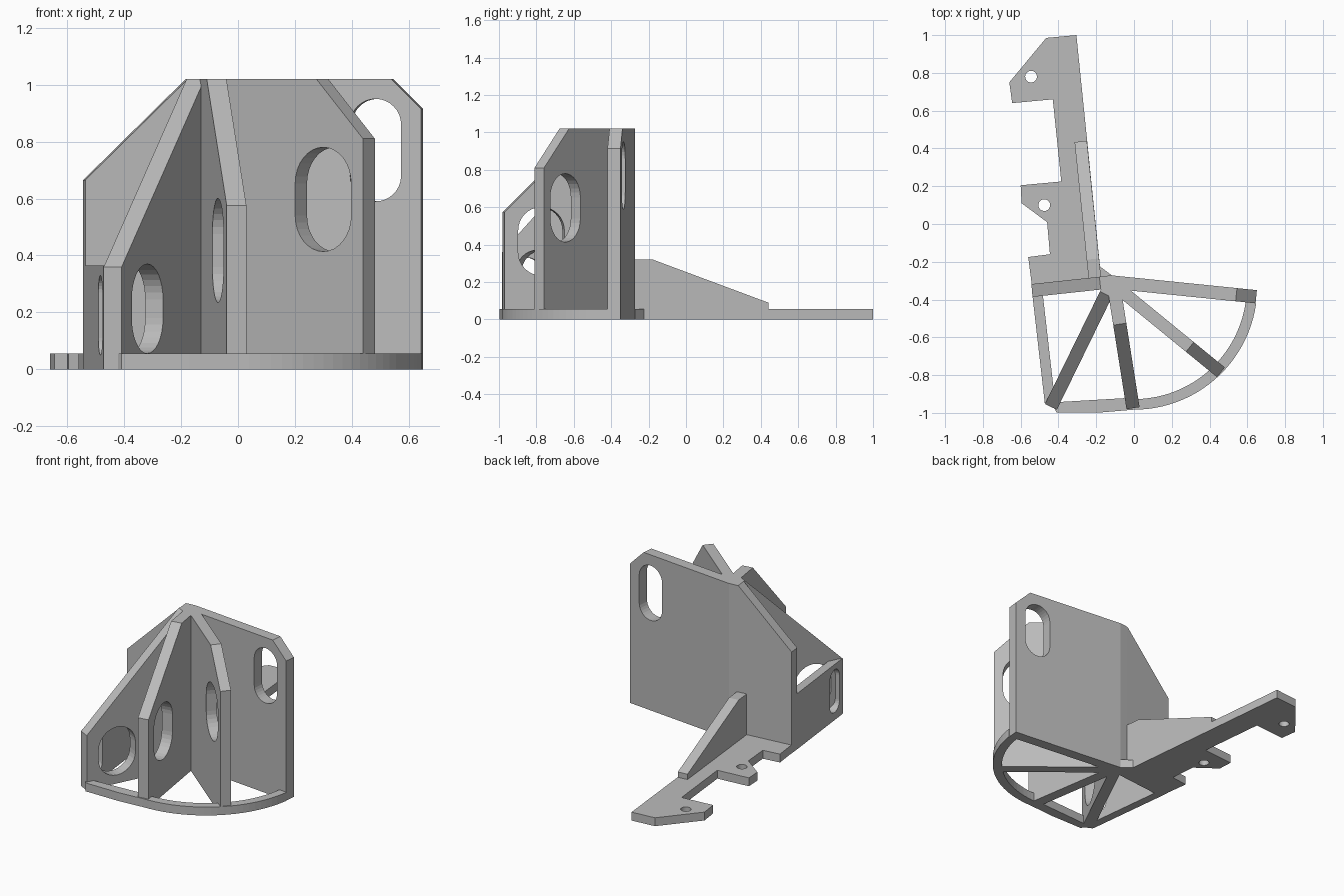
import bpy, bmesh
from math import cos, sin, pi, radians
from mathutils import Matrix, Vector

if "Cube" in bpy.data.objects:
    bpy.data.objects.remove(bpy.data.objects["Cube"], do_unlink=True)

grey = bpy.data.materials.new("plain grey")
grey.use_nodes = True
colour = (0.5, 0.5, 0.5, 1)
grey.diffuse_color = colour
grey.node_tree.nodes["Principled BSDF"].inputs["Base Color"].default_value = colour

TOP = 1.02      # height of the tall fins
BASE = 0.055    # thickness of the flat parts


def slab(name, loops, thickness, frame=Matrix()):
    """Extrude an outline (first loop) with holes (other loops) along local z."""
    bm = bmesh.new()
    for loop in loops:
        verts = [bm.verts.new((u, v, 0)) for u, v in loop]
        for a, b in zip(verts, verts[1:] + verts[:1]):
            bm.edges.new((a, b))
    bmesh.ops.triangle_fill(bm, use_beauty=True, edges=bm.edges[:], normal=(0, 0, 1))
    made = bmesh.ops.extrude_face_region(bm, geom=bm.faces[:], use_keep_orig=True)["geom"]
    moved = [g for g in made if isinstance(g, bmesh.types.BMVert)]
    bmesh.ops.translate(bm, verts=moved, vec=(0, 0, thickness))
    bmesh.ops.transform(bm, matrix=frame, verts=bm.verts[:])
    bmesh.ops.recalc_face_normals(bm, faces=bm.faces[:])
    mesh = bpy.data.meshes.new(name)
    bm.to_mesh(mesh)
    bm.free()
    mesh.materials.append(grey)
    obj = bpy.data.objects.new(name, mesh)
    bpy.context.collection.objects.link(obj)
    return obj


def stadium(u, v, radius, half_height, steps=16):
    """Upright slot outline; a circle when half_height equals radius."""
    lift = half_height - radius
    pts = []
    for i in range(steps + 1):
        a = pi * i / steps
        pts.append((u + radius * cos(a), v + lift + radius * sin(a)))
    first = 0 if lift > 0 else 1
    for i in range(first, steps + 1 - first):
        a = pi + pi * i / steps
        pts.append((u + radius * cos(a), v - lift + radius * sin(a)))
    return pts


def fin(name, start, end, thickness, top, slot=None):
    """Upright wall from start to end; top lists (distance, height)."""
    start, end = Vector((*start, 0)), Vector((*end, 0))
    along = (end - start).normalized()
    up = Vector((0, 0, 1))
    side = along.cross(up)
    frame = Matrix((along, up, side)).transposed().to_4x4()
    frame.translation = start - side * thickness / 2
    length = (end - start).length
    outline = [(0, 0), (length, 0), (length, top[-1][1])]
    outline += [(d, z) for d, z in reversed(top[:-1])]
    loops = [outline] + ([stadium(*slot)] if slot else [])
    return slab(name, loops, thickness, frame)


# Radiating fins
fin("side_fin", (-0.12, -0.307), (0.647, -0.385), 0.07,
    [(0, TOP), (0.665, TOP), (0.77, 0.915)], (0.61, 0.77, 0.09, 0.18))
fin("diagonal_fin", (-0.13, -0.303), (0.46, -0.785), 0.066,
    [(0, TOP), (0.55, TOP), (0.76, 0.81)], (0.581, 0.597, 0.127, 0.183))
fin("front_fin", (-0.11, -0.31), (-0.005, -0.975), 0.07,
    [(0, TOP), (0.223, TOP), (0.67, 0.575)], (0.475, 0.418, 0.125, 0.183))
fin("corner_fin", (-0.14, -0.355), (-0.44, -0.968), 0.07,
    [(0, TOP), (0.02, TOP), (0.68, 0.36)], (0.477, 0.213, 0.125, 0.157))
fin("back_fin", (-0.15, -0.31), (-0.54, -0.352), 0.068,
    [(0, TOP), (0.03, TOP), (0.39, 0.665)])

# Low wall closing the outer side
fin("low_side_wall", (-0.512, -0.36), (-0.445, -0.945), 0.055,
    [(0, 0.365), (0.59, 0.365)], (0.49, 0.19, 0.06, 0.14))

# Central post where the fins meet
slab("centre_post", [[(-0.18, -0.278), (-0.12, -0.272), (-0.03, -0.281), (-0.02, -0.355),
                      (-0.06, -0.365), (-0.14, -0.375), (-0.175, -0.346)]], TOP)

# Curved base rim: straight run, then an arc
def arc(radius, first):
    angles = [radians(first + (-8 - first) * i / 24) for i in range(25)]
    return [(radius * cos(a), -0.33 + radius * sin(a)) for a in angles]

outer = [(-0.41, -0.997), (-0.17, -0.997)] + arc(0.653, -90)
inner = [(-0.44, -0.945), (-0.05, -0.922)] + arc(0.597, -89)
slab("base_rim", [outer + inner[::-1]], BASE)

# Flat mounting arm with two screw holes
arm = [(-0.305, 1.0), (-0.465, 0.985), (-0.66, 0.75), (-0.645, 0.64), (-0.43, 0.66),
       (-0.385, 0.225), (-0.6, 0.205), (-0.595, 0.11), (-0.46, 0.01), (-0.445, -0.16),
       (-0.56, -0.175), (-0.54, -0.33), (-0.12, -0.285), (-0.12, -0.27), (-0.18, -0.225)]
slab("mounting_arm", [arm, stadium(-0.545, 0.78, 0.031, 0.031),
                      stadium(-0.475, 0.1, 0.031, 0.031)], BASE)

# Tapered stiffening rib along the arm
fin("arm_rib", (-0.207, -0.29), (-0.282, 0.437), 0.066,
    [(0, 0.322), (0.105, 0.322), (0.73, 0.09)])
